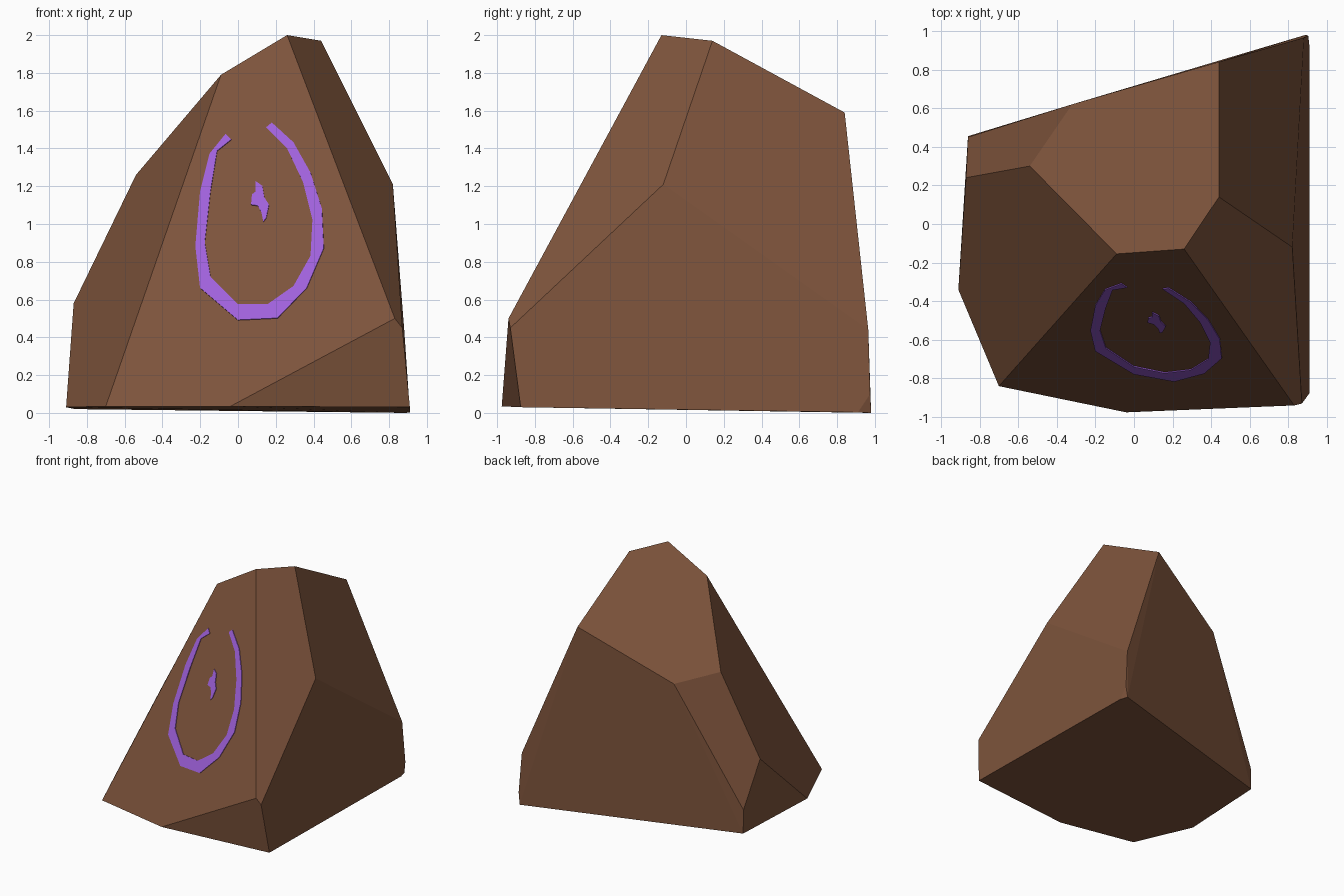
import bpy, bmesh
from mathutils import Vector

if "Cube" in bpy.data.objects:
    bpy.data.objects.remove(bpy.data.objects["Cube"])


def material(name, rgb):
    m = bpy.data.materials.new(name)
    m.diffuse_color = (*rgb, 1)
    m.use_nodes = True
    m.node_tree.nodes["Principled BSDF"].inputs["Base Color"].default_value = m.diffuse_color
    return m


brown = material("brown stone", (0.205, 0.087, 0.044))
purple = material("purple paint", (0.345, 0.118, 0.70))


def add_object(name, bm, mat):
    bmesh.ops.recalc_face_normals(bm, faces=bm.faces)
    me = bpy.data.meshes.new(name)
    bm.to_mesh(me)
    bm.free()
    me.materials.append(mat)
    ob = bpy.data.objects.new(name, me)
    bpy.context.collection.objects.link(ob)
    return ob


# the sloping front face is the plane y = f(x, z)
def front(x, z, lift=0.0):
    normal = Vector((-0.2056, -1, 0.4618)).normalized()
    return Vector((x, -1.0 - 0.2056 * x + 0.4618 * z, z)) + normal * lift


# rock: convex hull of its corners
front_corners = [(0.26, 2.0), (-0.09, 1.79), (-0.70, 0.035), (-0.04, 0.035), (0.83, 0.50)]
corners = [
    (0.44, 0.14, 1.97), (0.44, 0.84, 1.59), (-0.32, 0.62, 1.22), (-0.54, 0.30, 1.26),
    (-0.87, 0.24, 0.58), (-0.86, 0.45, 0.22), (-0.86, 0.455, 0.02),
    (-0.91, -0.34, 0.03), (0.82, -0.12, 1.21), (0.87, -0.93, 0.45),
    (0.91, -0.875, 0.03), (0.88, 0.965, 0.44), (0.903, 0.975, 0.10),
    (0.91, 0.91, 0.003), (0.89, 0.98, 0.0),
]
bm = bmesh.new()
for p in [front(*c) for c in front_corners] + corners:
    bm.verts.new(p)
bmesh.ops.convex_hull(bm, input=bm.verts)
bmesh.ops.dissolve_limit(bm, angle_limit=0.05, verts=bm.verts, edges=bm.edges)
add_object("rock", bm, brown)


# thin painted plate lying on the front face
def plate(name, polygons):
    bm = bmesh.new()
    for poly in polygons:
        bm.faces.new([bm.verts.new(front(x, z, -0.002)) for x, z in poly])
    bmesh.ops.remove_doubles(bm, verts=bm.verts, dist=0.0005)
    bmesh.ops.recalc_face_normals(bm, faces=bm.faces)
    ext = bmesh.ops.extrude_face_region(bm, geom=bm.faces[:])
    step = front(0, 0, 0.008) - front(0, 0)
    for v in ext["geom"]:
        if isinstance(v, bmesh.types.BMVert):
            v.co += step
    add_object(name, bm, purple)


# open ring, as matching outer and inner outlines
outer = [(-0.065, 1.475), (-0.15, 1.37), (-0.20, 1.17), (-0.225, 0.88), (-0.20, 0.66),
         (0.0, 0.49), (0.21, 0.50), (0.365, 0.66), (0.455, 0.87), (0.445, 1.08),
         (0.385, 1.27), (0.295, 1.43), (0.18, 1.535)]
inner = [(-0.035, 1.445), (-0.11, 1.385), (-0.145, 1.17), (-0.175, 0.90), (-0.145, 0.72),
         (0.0, 0.575), (0.16, 0.575), (0.295, 0.67), (0.385, 0.83), (0.395, 1.02),
         (0.345, 1.22), (0.26, 1.40), (0.15, 1.51)]
plate("painted_ring", [(outer[i], outer[i + 1], inner[i + 1], inner[i])
                       for i in range(len(outer) - 1)])

# small mark inside the ring
plate("painted_mark", [[(0.095, 1.225), (0.13, 1.20), (0.14, 1.14), (0.165, 1.10),
                        (0.15, 1.03), (0.135, 1.01), (0.125, 1.06), (0.105, 1.095),
                        (0.07, 1.10), (0.075, 1.155), (0.095, 1.17)]])
